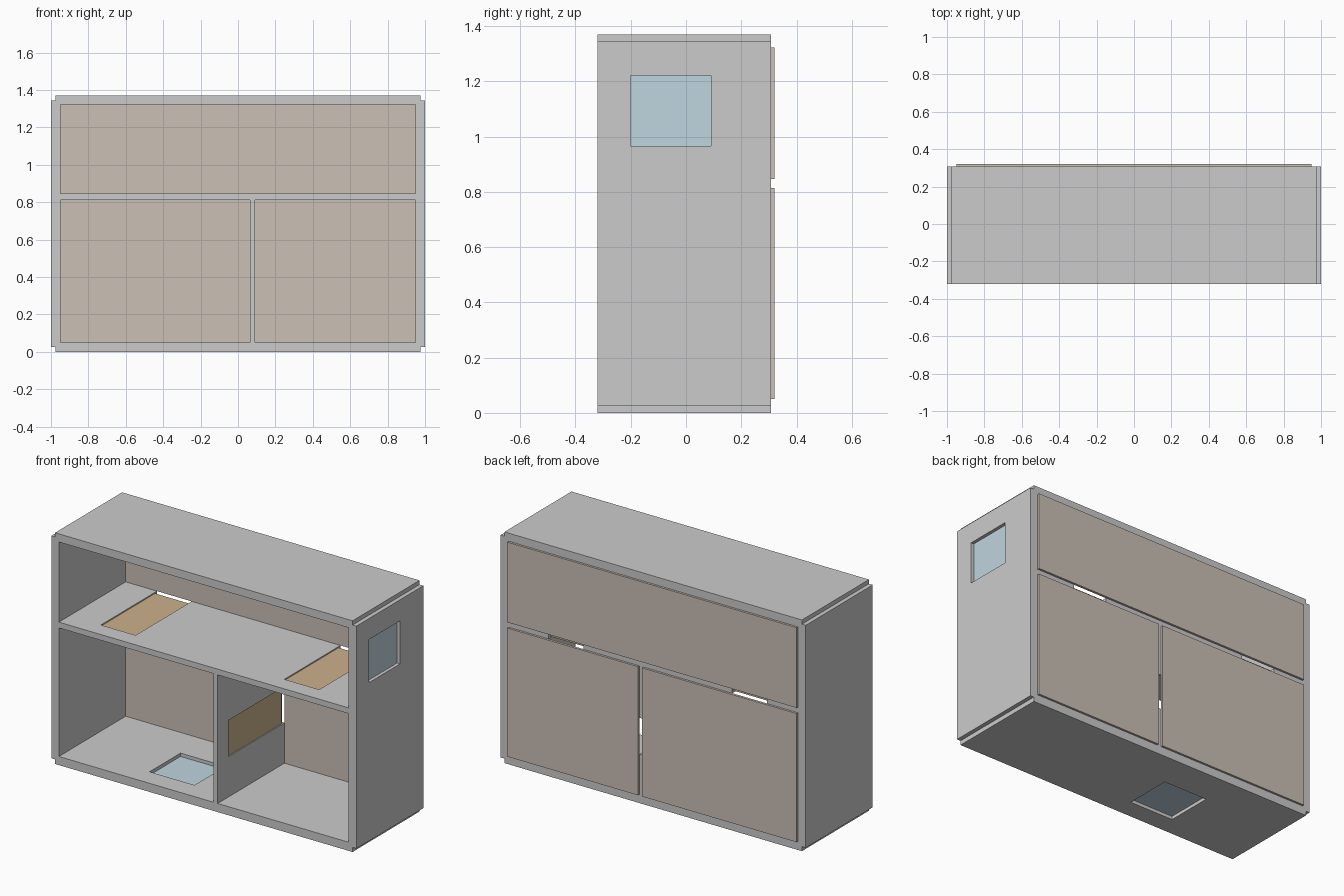
import bpy

if "Cube" in bpy.data.objects:
    bpy.data.objects.remove(bpy.data.objects["Cube"])

def material(name, rgb):
    m = bpy.data.materials.new(name)
    m.diffuse_color = (*rgb, 1)
    m.use_nodes = True
    m.node_tree.nodes["Principled BSDF"].inputs["Base Color"].default_value = m.diffuse_color
    return m

PANEL = material("panel_taupe", (0.60, 0.53, 0.47))
WOOD = material("hatch_wood", (0.60, 0.44, 0.26))
GLASS = material("window_blue", (0.52, 0.66, 0.74))

def box(name, x, y, z, mat=None):
    """Axis-aligned box from (min, max) ranges."""
    bpy.ops.mesh.primitive_cube_add(size=1, location=[sum(r) / 2 for r in (x, y, z)])
    ob = bpy.context.object
    ob.name = name
    ob.scale = [r[1] - r[0] for r in (x, y, z)]
    bpy.ops.object.transform_apply(location=False, rotation=False, scale=True)
    if mat:
        ob.data.materials.append(mat)
    return ob

def cut(body, x, y, z):
    """Subtract a box from the body."""
    cutter = box("cutter", x, y, z)
    cutter.hide_render = True
    mod = body.modifiers.new("cut", 'BOOLEAN')
    mod.operation = 'DIFFERENCE'
    mod.solver = 'EXACT'
    mod.object = cutter
    bpy.context.view_layer.objects.active = body
    bpy.ops.object.modifier_apply(modifier=mod.name)
    bpy.data.objects.remove(cutter, do_unlink=True)

FRONT, BACK, TOP = -0.32, 0.307, 1.37
THROUGH = (-0.5, 0.5)
body = box("cabin_body", (-1, 1), (FRONT, BACK), (0, TOP))

# stepped outer corners
for x in ((-1.1, -0.975), (0.975, 1.1)):
    for z in ((-0.1, 0.027), (1.345, 1.5)):
        cut(body, x, THROUGH, z)

# three rooms: upper loft and two lower rooms, each with a back panel
rooms = {
    "upper": ((-0.95, 0.948), (0.847, 1.322)),
    "lower_left": ((-0.95, 0.064), (0.051, 0.813)),
    "lower_right": ((0.091, 0.948), (0.051, 0.813)),
}
for name, (x, z) in rooms.items():
    cut(body, x, THROUGH, z)
    box(name + "_back_panel", x, (0.305, 0.32), z, PANEL)

# side window and floor window
WIN_Y = (-0.2, 0.09)
cut(body, (0.9, 1.1), WIN_Y, (0.965, 1.22))
box("side_window", (0.969, 0.98), WIN_Y, (0.965, 1.22), GLASS)
cut(body, (-0.44, -0.145), WIN_Y, (-0.1, 0.1))
box("floor_window", (-0.44, -0.145), WIN_Y, (0.02, 0.031), GLASS)

# hatches in the shelf, slots open at the back
SLOT_Y, HATCH_Y = (-0.22, 0.4), (-0.22, 0.287)
for name, x in (("left", (-0.745, -0.517)), ("right", (0.458, 0.686))):
    cut(body, x, SLOT_Y, (0.81, 0.85))
    box(name + "_shelf_hatch", x, HATCH_Y, (0.82, 0.84), WOOD)

# hatch in the divider wall
cut(body, (0.05, 0.1), SLOT_Y, (0.29, 0.505))
box("divider_hatch", (0.07, 0.085), HATCH_Y, (0.29, 0.505), WOOD)
